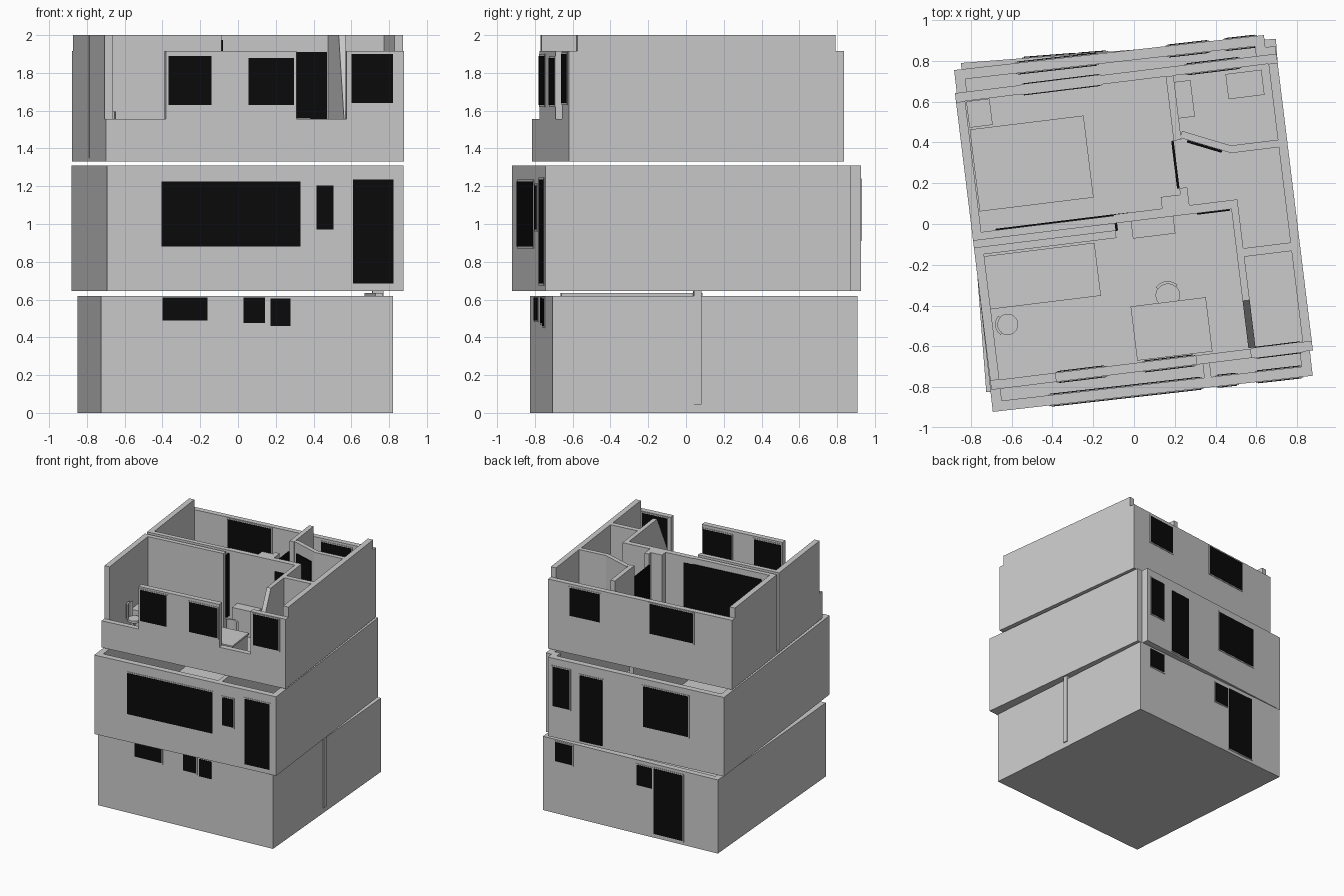
import bpy, bmesh, math
from mathutils import Matrix, Vector

if "Cube" in bpy.data.objects:
    bpy.data.objects.remove(bpy.data.objects["Cube"])

black = bpy.data.materials.new("black_glass")
black.diffuse_color = (0.003, 0.003, 0.003, 1)
black.use_nodes = True
black.node_tree.nodes["Principled BSDF"].inputs["Base Color"].default_value = black.diffuse_color
frame = Matrix()          # placement of the storey being built


def set_storey(x, y, deg):
    """Local frame: origin at the front-left corner, u along front, v to back."""
    global frame
    frame = Matrix.Translation((x, y, 0)) @ Matrix.Rotation(math.radians(deg), 4, 'Z')


def add(name, bm, mat=None):
    bmesh.ops.recalc_face_normals(bm, faces=bm.faces)
    me = bpy.data.meshes.new(name)
    bm.to_mesh(me)
    bm.free()
    ob = bpy.data.objects.new(name, me)
    ob.matrix_world = frame
    if mat:
        me.materials.append(mat)
    bpy.context.collection.objects.link(ob)
    return ob


def prism(name, pts, vec, mat=None):
    bm = bmesh.new()
    f = bm.faces.new([bm.verts.new(p) for p in pts])
    r = bmesh.ops.extrude_face_region(bm, geom=[f])
    bmesh.ops.translate(bm, vec=Vector(vec),
                        verts=[g for g in r['geom'] if isinstance(g, bmesh.types.BMVert)])
    return add(name, bm, mat)


def box(name, u0, u1, v0, v1, z0, z1, mat=None):
    return prism(name, [(u0, v0, z0), (u1, v0, z0), (u1, v1, z0), (u0, v1, z0)],
                 (0, 0, z1 - z0), mat)


def disc(name, u, v, z0, z1, r, n=24):
    bm = bmesh.new()
    bmesh.ops.create_cone(bm, cap_ends=True, segments=n, radius1=r, radius2=r, depth=z1 - z0,
                          matrix=Matrix.Translation((u, v, (z0 + z1) / 2)))
    return add(name, bm)


def angled_wall(name, a, b, t, z0, z1, mat=None):
    d = Vector((b[0] - a[0], b[1] - a[1]))
    n = Vector((-d.y, d.x)).normalized() * t
    pts = [a, b, (b[0] + n.x, b[1] + n.y), (a[0] + n.x, a[1] + n.y)]
    return prism(name, [(p[0], p[1], z0) for p in pts], (0, 0, z1 - z0), mat)


def window(name, u0, u1, v0, v1, z0, z1):
    """Dark pane with a thin grey surround, showing on both wall faces."""
    box(name + "_frame", u0 - .01, u1 + .01, v0 - .004, v1 + .004, z0 - .01, z1 + .01)
    box(name + "_pane", u0, u1, v0 - .007, v1 + .007, z0, z1, black)


T = .05

# ---- ground storey ----
W, D, Z = 1.55, 1.62, .62
set_storey(-.725, -.825, 4.4)
box("ground_floor", 0, W, 0, D, 0, .03)
box("ground_front_wall", 0, W, 0, T, 0, Z)
box("ground_back_wall", 0, W, D - T, D, 0, Z)
box("ground_left_wall", 0, T, T, D - T, 0, Z)
box("ground_right_wall", W - T, W, T, D - T, 0, Z)
box("ground_party_wall", W - T - .04, W - T, T, .8, .03, .635)
box("ground_pilaster", W - T, W + .008, .75, .79, .045, .645)
for i, (a, b, z0, z1) in enumerate([(.325, .565, .49, .61), (.755, .87, .475, .61), (.9, 1.005, .46, .605)]):
    window(f"ground_front_window_{i}", a, b, 0, T, z0, z1)
for i, (a, b, z0, z1) in enumerate([(1.29, 1.44, .44, .6), (.58, .715, .41, .58), (.31, .565, .035, .585)]):
    window(f"ground_back_window_{i}", a, b, D - T, D, z0, z1)

# ---- middle storey, with a notched back-right corner ----
W, D, B, Z = 1.58, 1.688, .645, 1.31
set_storey(-.693, -.922, 6.45)
nu, nv = W - .05, D - .06
prism("middle_floor", [(0, 0, B), (W, 0, B), (W, nv, B), (nu, nv, B), (nu, D, B), (0, D, B)], (0, 0, .02))
box("middle_front_wall", 0, W, 0, T, B, Z)
box("middle_back_wall", 0, nu, D - T, D, B, Z)
box("middle_left_wall", 0, T, T, D - T, B, Z)
box("middle_right_wall", W - T, W, T, nv, B, Z)
prism("middle_notch_post", [(W - .1, D - .11, B), (W, D - .11, B), (W, nv, B), (nu, nv, B),
                            (nu, D, B), (W - .1, D, B)], (0, 0, Z - B))
box("middle_partition", 1.05, 1.085, T, 1.2, B, Z)
for i, (a, b, z0, z1) in enumerate([(.29, 1.03, .88, 1.225), (1.115, 1.206, .97, 1.205), (1.31, 1.525, .685, 1.235)]):
    window(f"middle_front_window_{i}", a, b, 0, T, z0, z1)
for i, (a, b, z0, z1) in enumerate([(1.34, 1.485, .91, 1.24), (1.055, 1.25, .667, 1.22), (.31, .7, .91, 1.25)]):
    window(f"middle_back_window_{i}", a, b, D - T, D, z0, z1)

# ---- top storey, open with rooms visible ----
W, D, B, T = 1.59, 1.467, 1.33, .045
F, H, L = 1.35, 2.0, 1.915       # floor level, wall top, low wall top
set_storey(-.70, -.814, 7)
box("top_floor", 0, W, 0, D, B, F)
box("top_front_sill", 0, W, 0, T, B, 1.555)
box("top_front_wall_middle", .32, 1.018, 0, T, 1.555, L)
box("top_front_wall_right", 1.285, W, 0, T, 1.555, L)
box("top_back_wall", 0, W, D - T, D, B, L)
box("top_left_wall_front", 0, T, T, .703, B, H)
box("top_left_wall_back", 0, T, .737, D - T, B, H)
box("top_right_wall", W - T, W, T, D - T, B, H)
for i, (a, b, z0, z1) in enumerate([(.333, .564, 1.63, 1.89), (.76, 1.003, 1.63, 1.88), (1.31, 1.531, 1.64, 1.9)]):
    window(f"top_front_window_{i}", a, b, 0, T, z0, z1)
for i, (a, b, z0, z1) in enumerate([(1.145, 1.4, 1.65, 1.885), (.335, .71, 1.65, 1.9)]):
    window(f"top_back_window_{i}", a, b, D - T, D, z0, z1)

# interior partitions
for name, a, b, c, d in [("bedroom_wall", T, .76, .737, .775), ("living_wall", T, .70, .665, .703),
                         ("landing_wall", .70, 1.312, .737, .781), ("wall_pier", .94, 1.04, .781, .838),
                         ("bedroom_side_wall", 1.037, 1.075, 1.105, D - T),
                         ("door_jamb", 1.037, 1.075, .781, .87),
                         ("stair_wall", 1.277, 1.312, .283, .737),
                         ("closet_wall", 1.312, W - T, .497, .539),
                         ("bathroom_wall", 1.30, W - T, 1.01, 1.047)]:
    box(name, a, b, c, d, F, H)
angled_wall("bathroom_angled_wall", (1.07, 1.115), (1.31, 1.01), .035, F, H)
prism("sloped_wall_end", [(1.277, .283, F), (1.277, .283, H), (1.277, .05, 1.555), (1.277, .05, F)], (.035, 0, 0))
# dark doors and panels
box("bedroom_door", 1.025, 1.037, .87, 1.105, F, 1.91, black)
angled_wall("bathroom_door", (1.10, 1.088), (1.263, 1.017), .012, F, 1.91, black)
box("landing_door", 1.107, 1.27, .73, .738, F, 1.91, black)
box("wardrobe_panel", .115, .785, .77, .782, F + .05, 1.95, black)
box("wall_strip", .70, .712, .70, .737, 1.45, 1.975, black)

# furniture
for name, a, b, c, d, h in [("bed", .05, .613, .876, 1.281, .14), ("nightstand", .05, .165, 1.29, 1.42, .15),
                            ("sofa_bed", .045, .59, .393, .655, .15), ("cabinet", .78, .99, .652, .737, .22),
                            ("bath_cabinet", 1.075, 1.155, 1.21, 1.39, .2), ("basin", 1.329, 1.507, 1.274, 1.398, .15)]:
    box(name, a, b, c, d, F, F + h)
box("desk_top", .728, 1.10, .055, .323, 1.545, 1.56)
for u in (.735, 1.075):
    box("desk_side", u, u + .018, .06, .318, F, 1.545)

# chairs: round seat, post, base and curved back
for name, u, v, r, ang in [("stool", .118, .309, .052, 180), ("desk_chair", .916, .355, .06, 90)]:
    disc(name + "_seat", u, v, 1.455, 1.475, r)
    disc(name + "_post", u, v, F, 1.455, .01, 10)
    disc(name + "_base", u, v, F, F + .012, .04, 16)
    arc = [math.radians(ang + a) for a in range(-50, 51, 20)]
    pts = [(u + q * math.cos(a), v + q * math.sin(a), 1.475)
           for q, seq in ((r + .01, arc), (r - .004, arc[::-1])) for a in seq]
    prism(name + "_back", pts, (0, 0, .12))
